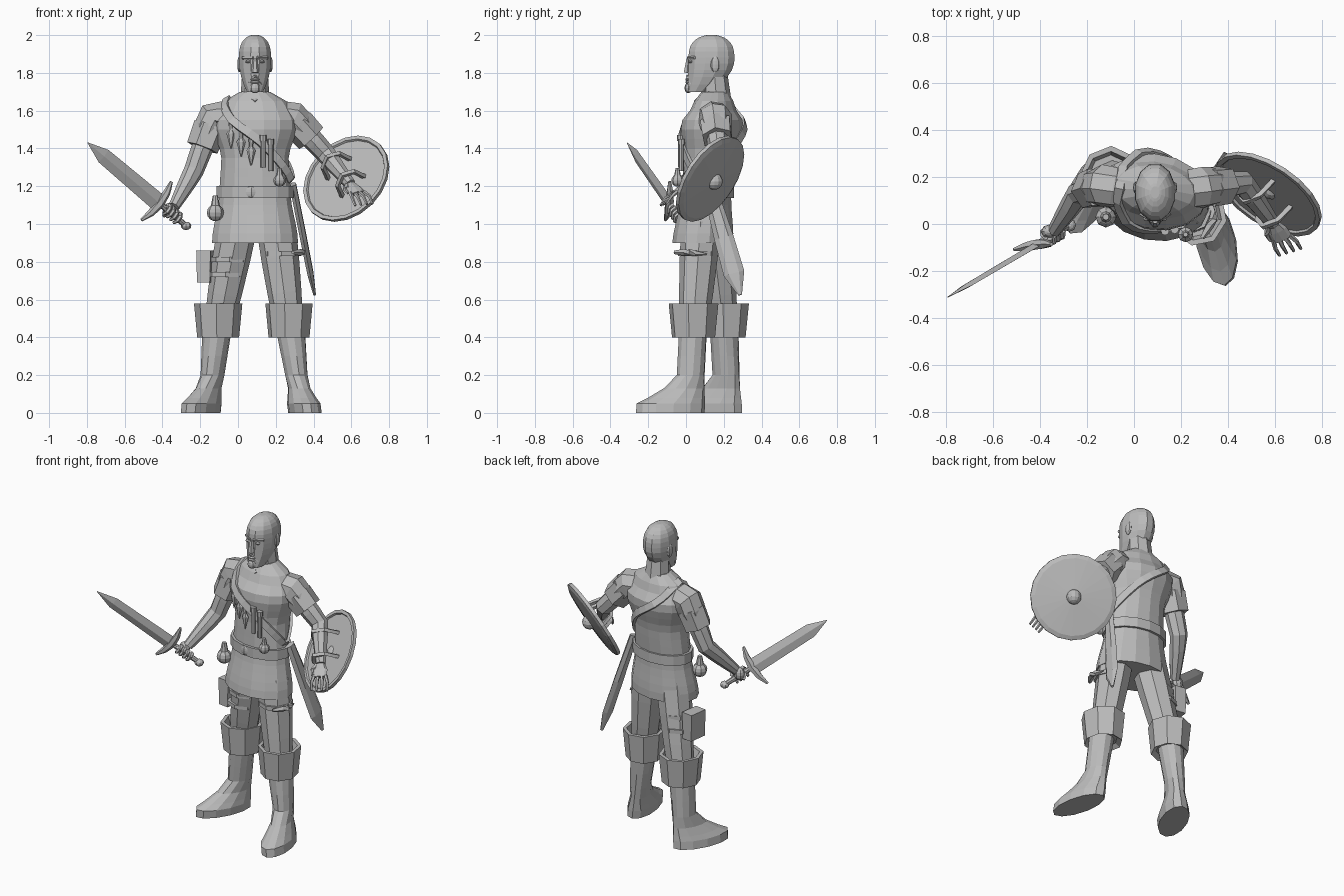
import bpy, bmesh
from math import sin, cos, pi, radians, sqrt
from mathutils import Vector, Matrix

default_cube = bpy.data.objects.get("Cube")
if default_cube:
    bpy.data.objects.remove(default_cube)

SHADE = (.5, .5, .5, 1)
grey = bpy.data.materials.new("plain_grey")
grey.use_nodes = True
grey.diffuse_color = SHADE
grey.node_tree.nodes["Principled BSDF"].inputs["Base Color"].default_value = SHADE

X, Y, Z = Matrix.Identity(3)
MIDDLE = Vector((.09, .12, 0))


def skin(name, rings, closed=False):
    """Bridge rings of points into an object, capping the ends unless closed."""
    bm = bmesh.new()
    loops = [[bm.verts.new(point) for point in ring_points] for ring_points in rings]
    following = loops[1:] + loops[:1] if closed else loops[1:]
    for lower, upper in zip(loops, following):
        for i in range(len(lower)):
            bm.faces.new((lower[i - 1], lower[i], upper[i], upper[i - 1]))
    if not closed:
        bm.faces.new(loops[0])
        bm.faces.new(loops[-1])
    bmesh.ops.recalc_face_normals(bm, faces=bm.faces)
    mesh = bpy.data.meshes.new(name)
    bm.to_mesh(mesh)
    bm.free()
    mesh.materials.append(grey)
    bpy.context.collection.objects.link(bpy.data.objects.new(name, mesh))


def ring(centre, u, v, sides=8, turn=0):
    """Ellipse of points spanned by the half axes u and v."""
    angles = [turn + 2 * pi * i / sides for i in range(sides)]
    return [centre + u * cos(a) + v * sin(a) for a in angles]


def frame(origin, along, across):
    """Matrix whose z runs along one direction and x across it."""
    z = Vector(along).normalized()
    y = z.cross(Vector(across)).normalized()
    matrix = Matrix((y.cross(z), y, z)).transposed().to_4x4()
    matrix.translation = origin
    return matrix


def loft(name, matrix, rows, sides=8, turn=0):
    """Straight stack of (height, half width, half depth) sections."""
    turned = matrix.to_3x3()
    skin(name, [ring(matrix @ (Z * h), turned @ (X * w), turned @ (Y * d), sides, turn)
                for h, w, d in rows])


def limb(name, path, start, end, swell=0, sides=8):
    """Tube along a path, tapering from start to end and swelling midway."""
    path = [Vector(point) for point in path]
    points = [a.lerp(b, k / 3) for a, b in zip(path, path[1:]) for k in range(3)] + path[-1:]
    last = len(points) - 1
    rings = []
    for i, point in enumerate(points):
        tangent = (points[min(i + 1, last)] - points[max(i - 1, 0)]).normalized()
        u = tangent.cross(Y + Z * .2).normalized()
        radius = start + (end - start) * i / last + swell * sin(pi * i / last)
        rings.append(ring(point, u * radius, tangent.cross(u) * radius, sides))
    skin(name, rings)


def blob(name, centre, size, sides=8):
    """Low ellipsoid."""
    levels = [sin(pi * i / 7) for i in range(-3, 4)]
    loft(name, Matrix.Translation(centre),
         [(size[2] * s, size[0] * sqrt(1 - s * s), size[1] * sqrt(1 - s * s)) for s in levels], sides)


# Tunic: smooth blend between a few (height, half width, half depth) landmarks
BUILD = [(.9, .23, .16), (1.17, .19, .13), (1.35, .18, .135), (1.53, .23, .165),
         (1.63, .19, .11), (1.7, .08, .07)]
TWIST = Matrix.Rotation(radians(-8), 3, 'Z')


def body(degrees, height, grow=1):
    """Point on the tunic at an angle and height."""
    for low, high in zip(BUILD, BUILD[1:]):
        if height <= high[0]:
            break
    t = (height - low[0]) / (high[0] - low[0])
    t *= t * (3 - 2 * t)
    width, depth = [a + (b - a) * t for a, b in zip(low[1:], high[1:])]
    a = radians(degrees)
    lean = Y * .08 * (height - 1.3)
    return MIDDLE + TWIST @ Vector((grow * width * cos(a), grow * depth * sin(a), height)) + lean


AROUND = range(0, 360, 24)
skin("tunic", [[body(a, .9 + .05 * i) for a in AROUND] for i in range(17)])


def strap(name, path, centre, width):
    """Closed flat band wrapped around a centre."""
    rings = []
    for i, point in enumerate(path):
        tangent = (path[(i + 1) % len(path)] - path[i - 1]).normalized()
        side = tangent.cross(point - centre).normalized()
        rings.append(ring(point, side * width, side.cross(tangent) * .012, 4, pi / 4))
    skin(name, rings, closed=True)


# Belt, and a baldric from the right shoulder to the left hip
strap("belt", [body(a, 1.17, 1.04) for a in AROUND], MIDDLE + Z * 1.17, .045)
down = [body(220 + 12 * i, 1.62 - .035 * i, 1.04) for i in range(12)]
up = [body(5 + 12 * i, 1.235 + .035 * i, 1.04) for i in range(12)]
strap("baldric", down + up + [Vector((-.06, .15, 1.665))], MIDDLE + Z * 1.4, .03)
blob("belt_buckle", body(270, 1.17, 1.08), (.03, .01, .03), 4)

# Collar and neck
limb("collar", [(.09 + s * .07, .055 + abs(s) * .07, 1.65 + abs(s) * .04) for s in (-1, 0, 1)],
     .014, .014, sides=5)
limb("neck", [(.09, .165, 1.62), (.09, .15, 1.8)], .08, .068)

# Head: flattened dome narrowing to a forward jaw
skull = []
for i in range(13):
    h = 1.7 + .3 * sin(pi * i / 24)
    rise = (h - 1.87) / (.132 if h > 1.87 else .17)
    jaw = min(rise, 0) ** 2
    dome = sqrt(1 - max(rise, 0) ** 3)
    skull.append(ring(Vector((.09, .135 - .07 * jaw, h)),
                      X * .088 * dome * (1 - .5 * jaw), Y * .126 * dome * (1 - .5 * jaw), 12, pi / 12))
skin("head", skull)

# Face
FACE = Vector((.09, .012, 1.8))
limb("nose", [FACE - Y * .006, FACE + Z * .075], .021, .011, sides=6)
blob("goatee", FACE - Z * .08, (.028, .02, .028))
for drop in (.035, .05):
    blob("lip", FACE - Z * drop, (.026, .016, .008))
for s in (-1, 1):
    limb("moustache", [FACE + Vector((0, -.006, -.015)), FACE + Vector((s * .035, .016, -.06))], .008, .006, sides=5)
    limb("brow", [FACE + Vector((s * .01, 0, .08)), FACE + Vector((s * .065, .035, .08))], .009, .009, sides=5)
    blob("eye", FACE + Vector((s * .035, .012, .06)), (.016, .012, .008))
    blob("ear", FACE + Vector((s * .083, .143, .045)), (.011, .026, .042))

# Arms with short sleeves and rolled cuffs
ARMS = {"right": [(-.13, .165, 1.56), (-.235, .13, 1.28), (-.34, -.03, 1.09)],
        "left": [(.29, .155, 1.56), (.465, .175, 1.37), (.595, 0, 1.21)]}
for label, joints in ARMS.items():
    shoulder, elbow, wrist = [Vector(joint) for joint in joints]
    inner = shoulder.lerp(MIDDLE + Z * 1.57, .6)
    cuff_top, cuff_end = [shoulder.lerp(elbow, t) for t in (.15, .56)]
    limb(label + "_sleeve", [inner, shoulder, cuff_end], .07, .06, .025)
    limb(label + "_cuff", [cuff_top, cuff_end], .09, .086, sides=6)
    limb(label + "_arm", [shoulder, elbow, wrist], .06, .03, .008)

# Open left hand; wrist and elbow are still the left ones
reach = Vector((.45, -.75, -.55)).normalized()
spread = Vector((.95, .3, .1)).normalized()
loft("left_palm", frame(wrist, reach, spread), [(0, .026, .017), (.04, .042, .016), (.09, .044, .012)])
for i in range(4):
    fan = spread * (i - 1.5)
    knuckle = wrist + reach * .08 + fan * .024
    bend = knuckle + reach * .045 + fan * .008
    limb("left_finger", [knuckle, bend, bend + reach * .04 - Z * .02], .012, .007, sides=5)
limb("left_thumb", [wrist - spread * .02, wrist + reach * .04 - spread * .05,
                    wrist + reach * .08 - spread * .05], .014, .007, sides=5)

# Round shield with rim and boss, held by two straps over the forearm
shield = frame((.578, .135, 1.235), (.48, .73, -.48), X + Z)
loft("shield", shield, [(h, r, r) for h, r in ((-.01, .23), (-.02, .235), (-.02, .255), (0, .255),
                                               (.01, .23), (.025, .05))], 20)
blob("shield_boss", shield @ (Z * .02), (.045, .045, .045), 12)
to_shield = shield.inverted()
across = (to_shield.to_3x3() @ (wrist - elbow)).cross(Z).normalized() * .08
for t in (.25, .85):
    spot = to_shield @ elbow.lerp(wrist, t)
    height = spot.z - .05
    spot.z = 0
    arch = [spot + across * cos(a) + Z * height * sin(a) for a in [pi * i / 4 for i in range(5)]]
    limb("shield_strap", [shield @ point for point in arch], .014, .014, sides=4)

# Sword
pommel, tip = Vector((-.275, -.005, .99)), Vector((-.795, -.312, 1.43))
length = (tip - pommel).length
sword = frame(pommel, tip - pommel, (.17, .03, .19))
loft("sword_blade", sword, [(.2, .048, .012), (length - .12, .042, .01), (length, .002, .002)], 4)
loft("sword_grip", sword, [(0, .014, .014), (.1, .018, .016), (.2, .015, .014)])
blob("sword_pommel", pommel, (.028, .028, .022))
limb("sword_guard", [sword @ Vector((x, 0, .2 + 1.5 * x * x)) for x in (-.13, -.07, 0, .07, .13)],
     .008, .008, .016, 6)

# Right fist closed around the grip
blob("right_palm", sword @ Vector((.01, .024, .12)), (.035, .03, .04))
for i in range(4):
    curl = [sword @ Vector((.03 * cos(a), -.03 * sin(a), .07 + .026 * i)) for a in range(4)]
    limb("right_finger", curl, .013, .009, sides=5)
limb("right_thumb", [sword @ Vector((-.03 * cos(a), .03 * cos(a), .12 + .02 * a)) for a in range(3)],
     .013, .009, sides=5)

# Legs in tall boots with wide turned-down cuffs; toe is the pointing direction
LEGS = {"right": [(0, .13), (-.105, .2), (-.155, .22), (-.42, -.9)],
        "left": [(.2, .08), (.27, .04), (.335, .015), (.2, -1)]}
for label, spots in LEGS.items():
    hip, knee, ankle, toe = [Vector((*spot, 0)) for spot in spots]
    toe.normalize()
    side = Z.cross(toe)
    limb(label + "_leg", [hip + Z, knee + Z * .45], .105, .075, .006)
    shell = []
    for h in (0, .05, .08, .13, .2, .3, .42):
        foot = min(1, max(0, (.2 - h) / .15)) ** 1.5
        shell.append(ring(ankle.lerp(knee, h * 2) + toe * .1 * foot + Z * h,
                          toe * (.075 + .11 * foot), side * (.045 + .038 * max(foot, 2 * h)), 12))
    skin(label + "_boot", shell)
    loft(label + "_boot_cuff", frame(knee + Z * .4, Z, toe),
         [(h, r * 1.06, r) for h, r in ((.02, .08), (0, .11), (.18, .127), (.18, .105), (.13, .09))],
         turn=pi / 8)

# Scabbard on the left hip
loft("scabbard", frame((.29, .12, 1.21), (.115, .165, -.58), Y + Z * .3),
     [(0, .036, .02), (.3, .052, .02), (.5, .056, .018), (.62, .01, .008)], 6)

# Throwing knives and tubes hung on the chest
for i in range(3):
    loft("throwing_knife", Matrix.Translation(body(238 + 16 * i, 1.4 - .045 * i, 1.1)),
         [(0, .003, .003), (.08, .024, .012), (.1, .01, .008), (.14, .014, .008)], 6)
for i in range(2):
    base = body(288 + 12 * i, 1.3 - .02 * i, 1.12)
    limb("chest_tube", [base, base + Z * .15], .013, .013)
    limb("chest_tube_cap", [base + Z * .14, base + Z * .17], .018, .018)

# Pouches with tied necks
for name, spot, size in (("belt_pouch", (-.12, .03, 1.06), .045), ("chest_pouch", (.22, -.045, 1.23), .033)):
    blob(name, spot, (size, size, size))
    limb(name + "_neck", [spot, Vector(spot) + Z * size * 2], size * .7, size * .3)

# Case strapped to the right thigh, small dagger on the left
loft("thigh_case", Matrix.Translation((-.175, .17, .69)) @ TWIST.to_4x4(),
     [(0, .048, .085), (.17, .054, .085)], 4, pi / 4)
for name, spot in (("case_strap", (-.045, .15, .8)), ("case_strap", (-.065, .16, .72)),
                   ("dagger_strap", (.23, .06, .83))):
    limb(name, [spot, Vector(spot) + Z * .025], .102, .102)
limb("thigh_dagger", [(.29, -.06, .85), (.34, .02, .85), (.325, .11, .84)], .01, .003, .012, 5)
